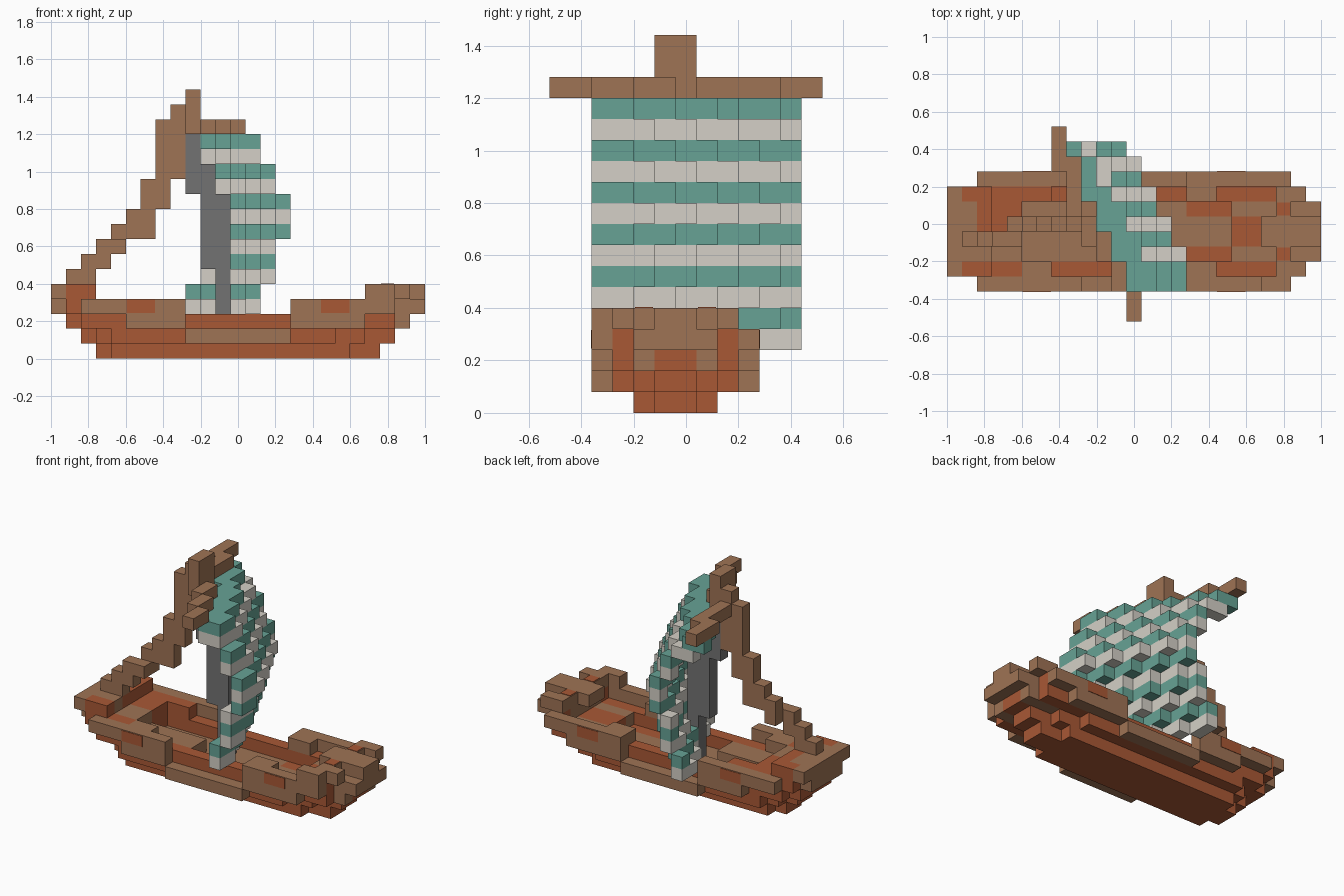
import bpy
import bmesh
from mathutils import Vector

cube = bpy.data.objects.get("Cube")
if cube:
    bpy.data.objects.remove(cube, do_unlink=True)

S = 0.08                       # block size
ORIGIN = Vector((-1, -0.52, 0))


def material(name, r, g, b):
    m = bpy.data.materials.new(name)
    m.use_nodes = True
    m.diffuse_color = (r, g, b, 1)
    m.node_tree.nodes["Principled BSDF"].inputs["Base Color"].default_value = (r, g, b, 1)
    return m


MATS = {
    "brown": material("brown wood", 0.345, 0.172, 0.09),
    "rust": material("rust wood", 0.395, 0.098, 0.036),
    "teal": material("teal cloth", 0.135, 0.365, 0.3),
    "white": material("off white cloth", 0.66, 0.63, 0.57),
    "gray": material("gray mast", 0.17, 0.17, 0.17),
}
cells = {}


def box(part, color, xs, ys, zs):
    """Fill an inclusive range of blocks."""
    for i in range(xs[0], xs[1] + 1):
        for j in range(ys[0], ys[1] + 1):
            for k in range(zs[0], zs[1] + 1):
                cells[i, j, k] = (part, color)


def pair(part, color, xs, ys, zs):
    """Fill a range on both sides of the hull."""
    box(part, color, xs, ys, zs)
    box(part, color, xs, (11 - ys[1], 11 - ys[0]), zs)


# Hull bottom and walls, tapering toward the ends
box("hull", "rust", (3, 21), (5, 6), (0, 0))
pair("hull", "rust", (4, 19), (4, 4), (0, 0))
box("hull", "rust", (2, 22), (5, 6), (1, 1))
pair("hull", "rust", (3, 20), (4, 4), (1, 1))
pair("hull", "rust", (4, 18), (3, 3), (1, 1))
pair("hull", "rust", (2, 22), (3, 3), (2, 2))

# Deck floor
box("deck", "brown", (5, 18), (4, 7), (1, 1))
pair("deck", "rust", (16, 18), (4, 4), (1, 1))
box("deck", "brown", (5, 9), (4, 5), (2, 2))

# Outer planks, stepping up toward the ends
pair("planks", "brown", (9, 15), (2, 2), (1, 1))
for span in ((5, 8), (16, 20)):
    pair("planks", "brown", span, (2, 2), (2, 2))
for span in ((2, 8), (16, 22)):
    pair("rail", "brown", span, (2, 2), (3, 3))
pair("rail", "brown", (16, 17), (3, 3), (3, 3))
box("rail", "brown", (5, 6), (3, 3), (3, 3))
box("rail", "rust", (5, 6), (8, 8), (3, 3))

# Stern
box("stern", "rust", (1, 4), (4, 7), (2, 2))
box("stern", "rust", (1, 4), (3, 8), (3, 3))
box("stern", "rust", (1, 2), (3, 8), (4, 4))
box("stern", "brown", (1, 1), (4, 7), (4, 4))
box("stern", "brown", (2, 2), (4, 4), (4, 4))
box("stern", "brown", (3, 4), (4, 5), (3, 3))
box("stern", "brown", (0, 0), (4, 7), (3, 3))
box("stern", "brown", (0, 0), (3, 8), (4, 4))

# Bow with a raised spine and crossbeam
box("bow", "brown", (19, 22), (4, 7), (2, 2))
box("bow", "rust", (19, 21), (5, 6), (2, 2))
box("bow", "brown", (22, 24), (4, 7), (3, 3))
box("bow", "brown", (23, 23), (4, 7), (2, 2))
box("bow", "rust", (23, 23), (5, 6), (2, 2))
pair("bow", "rust", (22, 22), (3, 3), (2, 3))
box("bow", "brown", (22, 22), (2, 8), (4, 4))
pair("bow", "brown", (23, 23), (3, 3), (4, 4))
box("bow", "brown", (21, 24), (5, 6), (4, 4))
box("bow", "brown", (21, 21), (2, 2), (4, 4))

# Billowing striped sail: last filled block per row, top row first
ODD = (13, 13, 14, 14, 15, 15, 15, 14, 14, 14, 13, 13)
EVEN = (12, 13, 13, 14, 14, 15, 14, 14, 14, 13, 13, 12)
for j in range(2, 12):
    profile = ODD if j % 2 or j == 2 else EVEN
    shift = max(0, (j - 3) // 2)
    for row, edge in enumerate(profile):
        k = 14 - row
        last = edge - shift
        if row == 0 and j in (9, 11):
            last -= 1
        first = last - 1 if k > 12 else last
        box("sail", "white" if k % 2 else "teal", (first, last), (j, j), (k, k))

# Leaning mast
box("mast", "gray", (11, 11), (6, 6), (2, 5))
box("mast", "gray", (10, 11), (6, 6), (6, 10))
box("mast", "gray", (10, 10), (6, 6), (11, 12))
box("mast", "gray", (9, 9), (6, 6), (11, 14))
box("masthead", "brown", (9, 9), (5, 6), (15, 17))

# Slanted yard above the sail
for i, ys in zip(range(7, 13), ((10, 12), (7, 10), (6, 6), (4, 5), (2, 3), (0, 1))):
    box("yard", "brown", (i, i), ys, (15, 15))

# Stepped stay from masthead to stern
for k, xs in zip((5, 6, 7), ((1, 2), (2, 3), (3, 4))):
    box("stay", "brown", xs, (5, 5), (k, k))
box("stay", "brown", (4, 4), (6, 6), (7, 7))
box("stay", "brown", (4, 6), (6, 6), (8, 8))
box("stay", "brown", (5, 6), (6, 6), (9, 9))
box("stay", "brown", (6, 7), (6, 6), (10, 11))
box("stay", "brown", (7, 8), (6, 6), (12, 15))
box("stay", "brown", (8, 8), (6, 6), (16, 16))


def build(part):
    """Make one mesh from the exposed faces of a part's blocks."""
    bm = bmesh.new()
    names = list(MATS)
    for cell, (owner, color) in cells.items():
        if owner != part:
            continue
        centre = ORIGIN + (Vector(cell) + Vector((0.5, 0.5, 0.5))) * S
        for axis in range(3):
            for sign in (-1, 1):
                n = Vector((0, 0, 0))
                n[axis] = sign
                if tuple(int(c + d) for c, d in zip(cell, n)) in cells:
                    continue
                u = Vector((0, 0, 0))
                u[(axis + 1) % 3] = 1
                v = n.cross(u)
                corners = (n - u - v, n + u - v, n + u + v, n - u + v)
                f = bm.faces.new([bm.verts.new(centre + c * S / 2) for c in corners])
                f.material_index = names.index(color)
    bmesh.ops.remove_doubles(bm, verts=bm.verts, dist=0.001)
    mesh = bpy.data.meshes.new(part)
    bm.to_mesh(mesh)
    bm.free()
    for m in MATS.values():
        mesh.materials.append(m)
    bpy.context.collection.objects.link(bpy.data.objects.new(part, mesh))


for part in dict.fromkeys(owner for owner, _ in cells.values()):
    build(part)


def patch(name, location, size):
    """Add a thin rust plate."""
    bpy.ops.mesh.primitive_cube_add(size=1, location=location)
    plate = bpy.context.object
    plate.name = name
    plate.scale = size
    plate.data.materials.append(MATS["rust"])


# Rust patches on the rail sides and the bow crossbeam
for y in (-0.36, 0.28):
    for x in (-0.52, 0.52):
        patch("rail_patch", (x, y, 0.28), (0.15, 0.006, 0.07))
for y in (-0.16, 0.08):
    patch("bow_patch", (0.8, y, 0.4), (0.07, 0.07, 0.006))
